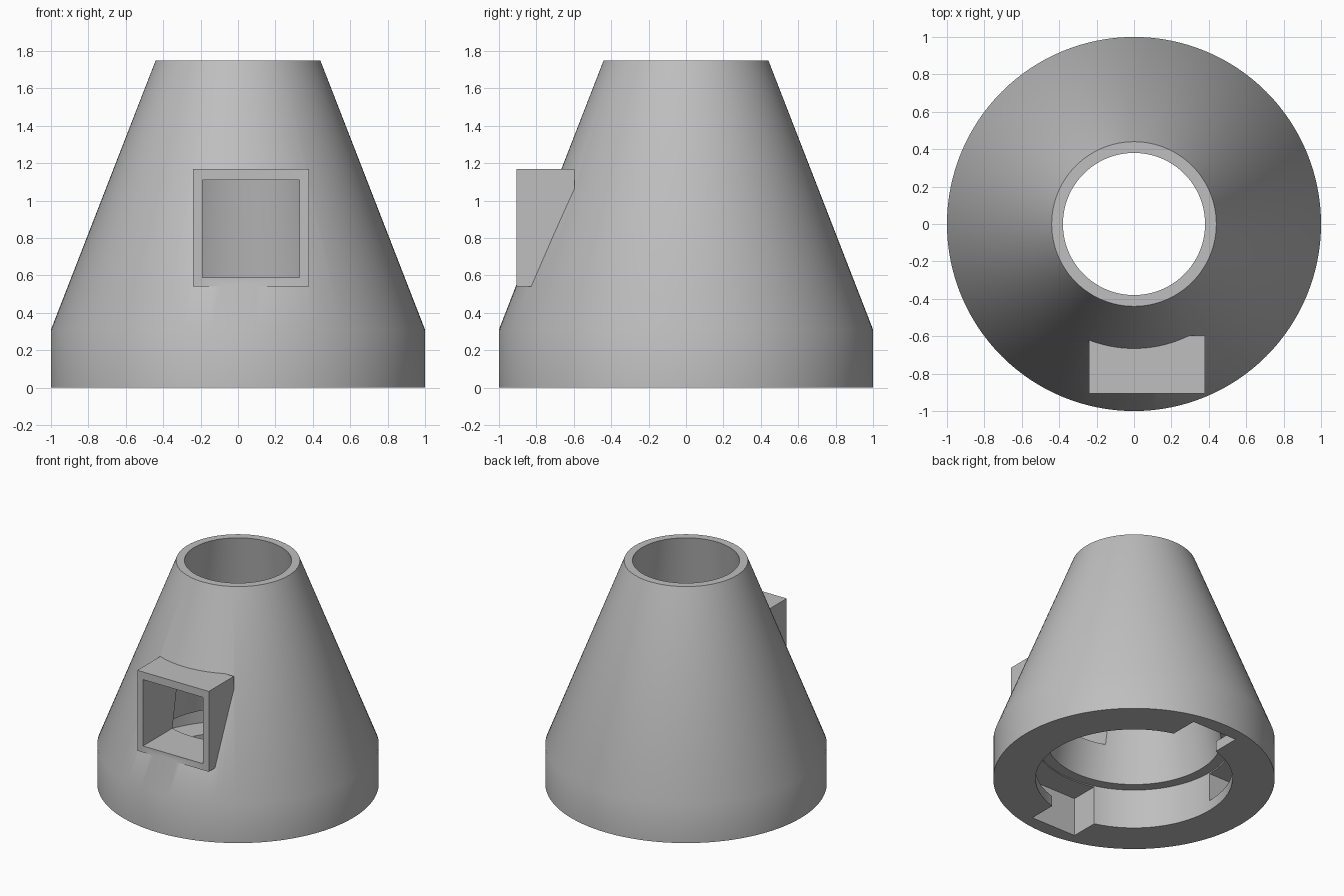
import bpy, bmesh
from math import cos, sin, pi, radians

cube = bpy.data.objects.get("Cube")
if cube:
    bpy.data.objects.remove(cube, do_unlink=True)

grey = bpy.data.materials.new("plain_grey")
grey.use_nodes = True
grey.diffuse_color = (0.52, 0.52, 0.52, 1)
grey.node_tree.nodes["Principled BSDF"].inputs["Base Color"].default_value = grey.diffuse_color


def finish(bm, name):
    bmesh.ops.recalc_face_normals(bm, faces=bm.faces)
    mesh = bpy.data.meshes.new(name)
    bm.to_mesh(mesh)
    bm.free()
    mesh.materials.append(grey)
    obj = bpy.data.objects.new(name, mesh)
    bpy.context.collection.objects.link(obj)
    return obj


def lathe(name, profile, start=0.0, sweep=2 * pi, steps=128):
    """Turn a closed (radius, height) profile round z; cap it if partial."""
    bm = bmesh.new()
    full = sweep > 2 * pi - 0.001
    rings = []
    for i in range(steps if full else steps + 1):
        a = start + sweep * i / steps
        rings.append([bm.verts.new((r * cos(a), r * sin(a), z)) for r, z in profile])
    n = len(profile)
    for i in range(steps):
        p, q = rings[i], rings[(i + 1) % len(rings)]
        for j in range(n):
            k = (j + 1) % n
            bm.faces.new((p[j], q[j], q[k], p[k]))
    if not full:
        bm.faces.new(rings[0])
        bm.faces.new(rings[-1])
    return finish(bm, name)


def block(name, low, high):
    bm = bmesh.new()
    bmesh.ops.create_cube(bm, size=1)
    for v in bm.verts:
        v.co = [(a + b) / 2 + c * (b - a) for a, b, c in zip(low, high, v.co)]
    return finish(bm, name)


def combine(target, tool, operation):
    mod = target.modifiers.new(operation, 'BOOLEAN')
    mod.operation = operation
    mod.solver = 'EXACT'
    mod.object = tool
    bpy.context.view_layer.objects.active = target
    bpy.ops.object.modifier_apply(modifier=mod.name)
    bpy.data.objects.remove(tool, do_unlink=True)


# Hollow cone on a short cylindrical socket, with an inner ledge
body = lathe("cone_body", [(0.70, 0), (1, 0), (1, 0.31), (0.44, 1.75),
                           (0.38, 1.75), (0.62, 0.31), (0.70, 0.31)])

# Square duct on the front, cut through into the cone
combine(body, block("duct", (-0.24, -0.905, 0.54), (0.38, -0.595, 1.17)), 'UNION')
combine(body, block("duct_opening", (-0.19, -1.1, 0.59), (0.33, -0.25, 1.11)), 'DIFFERENCE')

# Twist-lock entry slots at front and back of the socket
combine(body, block("entry_slots", (-0.195, -0.89, -0.1), (0.195, 0.89, 0.302)), 'DIFFERENCE')

# Quarter-turn grooves running from each slot to a stop
for start in (90, 270):
    groove = lathe("lock_groove", [(0.5, 0.08), (0.89, 0.08), (0.89, 0.3), (0.5, 0.3)],
                   radians(start), pi / 2, 32)
    combine(body, groove, 'DIFFERENCE')

bpy.ops.object.select_all(action='DESELECT')
body.select_set(True)
bpy.context.view_layer.objects.active = body
bpy.ops.object.shade_smooth_by_angle(angle=radians(30))
